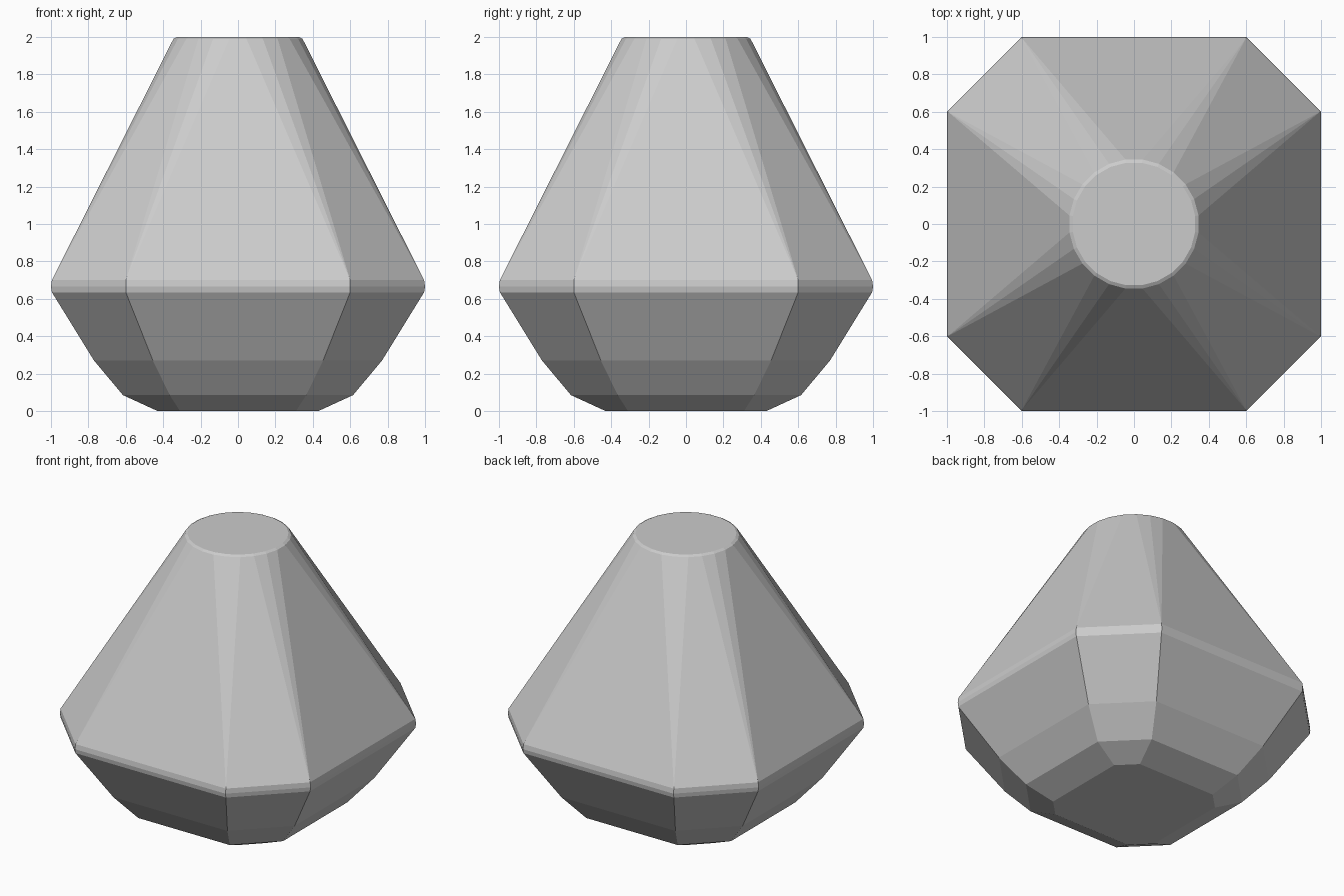
import bpy, bmesh
from math import cos, sin, pi

if "Cube" in bpy.data.objects:
    bpy.data.objects.remove(bpy.data.objects["Cube"])

bm = bmesh.new()

# Body: chamfered-square sections (height, half width, half flat length)
for z, a, b in [(0.0, 0.43, 0.31), (0.085, 0.615, 0.365), (0.27, 0.77, 0.455),
                (0.61, 0.975, 0.59), (0.635, 0.995, 0.60), (0.665, 1.0, 0.60),
                (0.70, 0.995, 0.60)]:
    for sx in (-1, 1):
        for sy in (-1, 1):
            bm.verts.new((sx * a, sy * b, z))
            bm.verts.new((sx * b, sy * a, z))

# Round top with a small bevelled rim (height, radius)
SIDES = 24
for z, r in [(1.97, 0.358), (1.99, 0.348), (2.0, 0.33)]:
    for i in range(SIDES):
        t = 2 * pi * (i + 0.5) / SIDES
        bm.verts.new((r * cos(t), r * sin(t), z))

# Skin the sections with a convex hull, flat shaded
res = bmesh.ops.convex_hull(bm, input=bm.verts)
loose = [v for v in bm.verts if not v.link_faces]
bmesh.ops.delete(bm, geom=loose, context='VERTS')
bmesh.ops.dissolve_limit(bm, angle_limit=0.01, verts=bm.verts, edges=bm.edges)
bmesh.ops.recalc_face_normals(bm, faces=bm.faces)

mesh = bpy.data.meshes.new("faceted_body")
bm.to_mesh(mesh)
bm.free()
bpy.context.collection.objects.link(bpy.data.objects.new("faceted_body", mesh))
